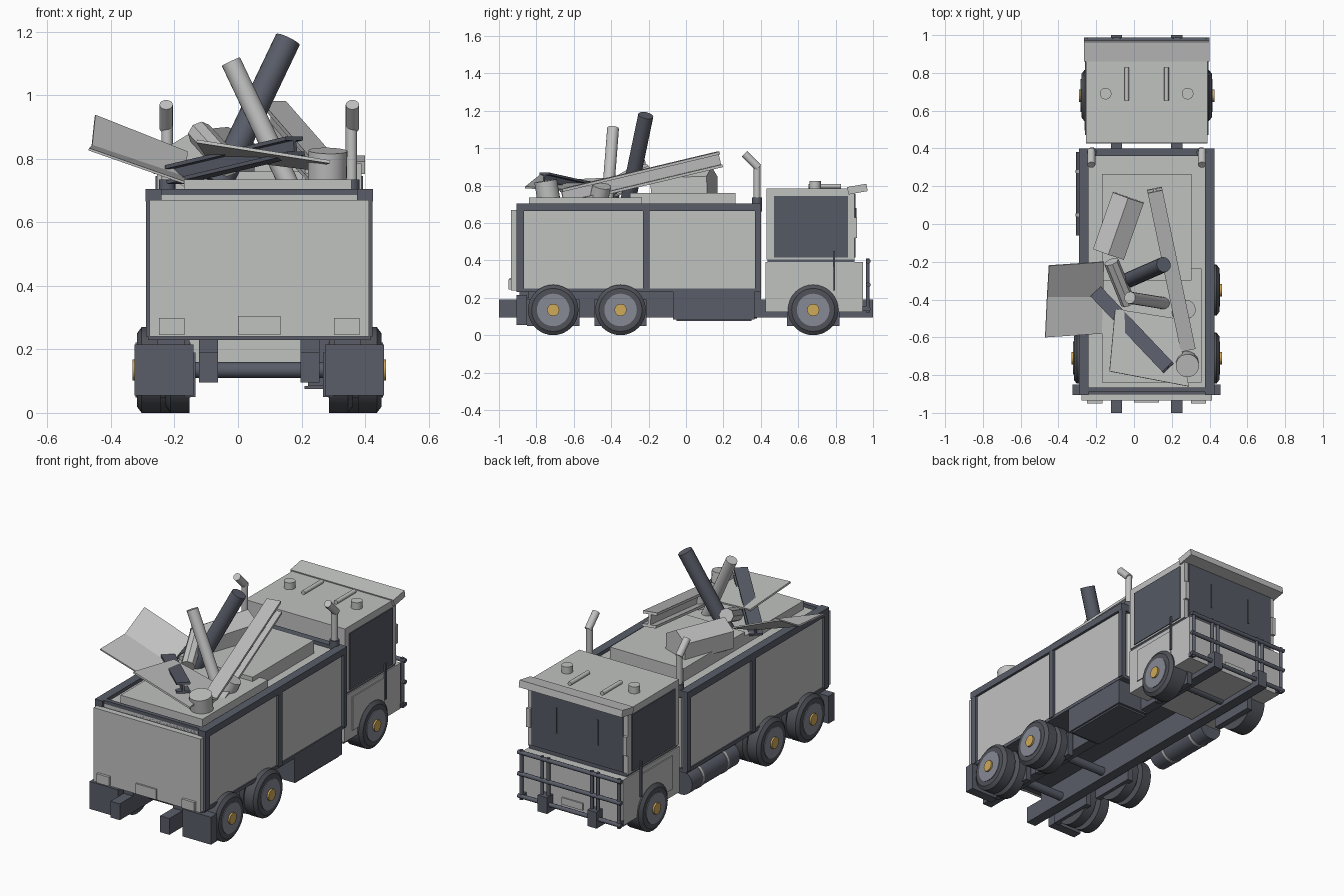
import bpy, math
from mathutils import Vector

if "Cube" in bpy.data.objects:
    bpy.data.objects.remove(bpy.data.objects["Cube"])

def material(name, rgb):
    m = bpy.data.materials.new(name)
    m.use_nodes = True
    m.diffuse_color = (*rgb, 1)
    m.node_tree.nodes["Principled BSDF"].inputs["Base Color"].default_value = (*rgb, 1)
    return m

LIGHT = material("light grey", (0.53, 0.54, 0.53))
DARK = material("dark slate", (0.10, 0.11, 0.14))
GLASS = material("tinted glass", (0.09, 0.10, 0.125))
RUBBER = material("rubber", (0.08, 0.085, 0.10))
RIM = material("rim grey", (0.24, 0.25, 0.30))
BRASS = material("hub yellow", (0.62, 0.40, 0.10))
CX = 0.067  # centre line of the truck

def mesh_object(name, verts, faces, mat):
    me = bpy.data.meshes.new(name)
    me.from_pydata(verts, [], faces)
    me.materials.append(mat)
    ob = bpy.data.objects.new(name, me)
    bpy.context.collection.objects.link(ob)
    return ob

def box(name, x, y, z, mat):
    verts = [(a, b, c) for a in x for b in y for c in z]
    faces = [(0, 1, 3, 2), (4, 6, 7, 5), (0, 4, 5, 1), (2, 3, 7, 6), (0, 2, 6, 4), (1, 5, 7, 3)]
    return mesh_object(name, verts, faces, mat)

def pair(name, x, y, z, mat):
    """Box on both sides; x is measured outward from the centre line."""
    for side, s in (("left", 1), ("right", -1)):
        box(f"{side}_{name}", sorted((CX + s * x[0], CX + s * x[1])), y, z, mat)

def rod(name, p0, p1, r, mat, sides=16, r2=None):
    a, b = Vector(p0), Vector(p1)
    bpy.ops.mesh.primitive_cone_add(vertices=sides, radius1=r, radius2=r if r2 is None else r2,
                                    depth=(b - a).length, location=(a + b) / 2)
    ob = bpy.context.object
    ob.name = name
    ob.rotation_euler = (b - a).to_track_quat('Z', 'Y').to_euler()
    ob.data.materials.append(mat)
    if sides > 10:
        bpy.ops.object.shade_smooth_by_angle(angle=math.radians(35))
    return ob

def girder(name, p0, p1, w, h, t, mat):
    """I-section girder between two points."""
    a, b = Vector(p0), Vector(p1)
    d = (b - a).normalized()
    side = d.cross(Vector((0, 0, 1))).normalized()
    up = side.cross(d)
    w, h, k = w / 2, h / 2, t / 2
    half = [(w, -h), (w, t - h), (k, t - h), (k, h - t), (w, h - t), (w, h)]
    prof = half + [(-u, v) for u, v in reversed(half)]
    n = len(prof)
    verts = [p + side * u + up * v for p in (a, b) for u, v in prof]
    faces = [(i, (i + 1) % n, n + (i + 1) % n, n + i) for i in range(n)]
    faces += [tuple(reversed(range(n))), tuple(range(n, 2 * n))]
    return mesh_object(name, verts, faces, mat)

def sheet(name, rows, thick, mat):
    """Bent sheet from rows of two points."""
    verts = [p for row in rows for p in row]
    faces = [(2 * i, 2 * i + 1, 2 * i + 3, 2 * i + 2) for i in range(len(rows) - 1)]
    ob = mesh_object(name, verts, faces, mat)
    mod = ob.modifiers.new("thickness", 'SOLIDIFY')
    mod.thickness, mod.offset = thick, 0

# Chassis
pair("chassis_rail", (0.13, 0.19), (-1, 1), (0.095, 0.19), DARK)
pair("subframe", (0.13, 0.19), (-0.88, 0.4), (0.19, 0.24), DARK)
for y in (-0.71, -0.35, 0.68):
    rod("axle", (CX - 0.3, y, 0.135), (CX + 0.3, y, 0.135), 0.025, DARK)
    pair("spring_block", (0.2, 0.235), (y - 0.14, y + 0.14), (0.05, 0.19), DARK)

# Wheels
def wheel(y, s, outer, inner):
    def at(d):
        return (CX + s * d, y, 0.135)
    mid = (outer + inner) / 2
    for a, b in (((inner, mid - 0.008), (mid + 0.008, outer)) if outer - inner > 0.13 else ((inner, outer),)):
        rod("tyre", at(a), at(b - 0.015), 0.135, RUBBER, 32)
        rod("tyre_shoulder", at(b - 0.015), at(b), 0.135, RUBBER, 32, 0.115)
    rod("rim", at(inner - 0.004), at(outer + 0.004), 0.087, RIM, 32)
    rod("hub", at(outer), at(outer + 0.014), 0.033, BRASS, 12)

for s in (1, -1):
    for y in (-0.71, -0.35):
        wheel(y, s, 0.385, 0.22)
    wheel(0.68, s, 0.345, 0.235)
pair("mudflap", (0.207, 0.392), (-0.905, -0.85), (0.055, 0.215), DARK)
pair("mudflap_bracket", (0.235, 0.32), (-0.89, -0.84), (0.2, 0.24), DARK)

# Toolbox and fuel tank
box("toolbox", (0.22, 0.415), (-0.07, 0.365), (0.085, 0.23), DARK)
box("toolbox_base", (0.21, 0.405), (-0.05, 0.35), (0.075, 0.085), DARK)
rod("fuel_tank", (-0.235, -0.06, 0.16), (-0.235, 0.38, 0.16), 0.072, DARK, 24)
for y in (0.04, 0.27):
    rod("tank_band", (-0.235, y, 0.16), (-0.235, y + 0.015, 0.16), 0.075, LIGHT, 24)

# Load body
box("body_panels", (CX - 0.343, CX + 0.343), (-0.89, 0.385), (0.245, 0.685), LIGHT)
box("body_floor", (CX - 0.35, CX + 0.35), (-0.905, 0.4), (0.23, 0.25), DARK)
for y in ((-0.905, -0.865), (-0.23, -0.195), (0.37, 0.4)):
    pair("body_post", (0.325, 0.357), y, (0.24, 0.7), DARK)
pair("top_rail", (0.308, 0.358), (-0.905, 0.4), (0.665, 0.705), DARK)
for y in ((-0.89, -0.865), (0.36, 0.4)):
    box("end_rail", (CX - 0.35, CX + 0.35), y, (0.665, 0.705), DARK)
box("tail_door", (CX - 0.345, CX + 0.345), (-0.935, -0.9), (0.24, 0.67), LIGHT)
pair("door_latch", (0.235, 0.315), (-0.95, -0.93), (0.245, 0.298), LIGHT)
box("door_handle", (0, 0.133), (-0.945, -0.93), (0.245, 0.305), LIGHT)

# Cab
box("cab_lower", (CX - 0.322, CX + 0.322), (0.425, 0.945), (0.125, 0.392), LIGHT)
box("cab_seam", (CX - 0.315, CX + 0.315), (0.435, 0.9), (0.385, 0.415), DARK)
box("cab_upper", (CX - 0.322, CX + 0.322), (0.43, 0.9), (0.405, 0.785), LIGHT)
pair("side_window", (0.32, 0.327), (0.47, 0.865), (0.415, 0.745), GLASS)
box("windscreen", (CX - 0.295, CX + 0.295), (0.899, 0.906), (0.415, 0.755), GLASS)
pair("door_panel", (0.32, 0.328), (0.495, 0.785), (0.17, 0.365), LIGHT)
pair("grab_handle", (0.326, 0.336), (0.785, 0.797), (0.24, 0.45), DARK)
pair("corner_marker", (0.3, 0.325), (0.895, 0.915), (0.52, 0.63), LIGHT)
pair("wiper", (0.13, 0.136), (0.905, 0.911), (0.53, 0.68), RUBBER)
box("number_plate", (0, 0.135), (0.945, 0.953), (0.15, 0.19), LIGHT)
sheet("sun_visor", [((CX - 0.333, 0.865, 0.772), (CX + 0.333, 0.865, 0.772)),
                    ((CX - 0.333, 0.968, 0.79), (CX + 0.333, 0.968, 0.79))], 0.04, LIGHT)
for s in (1, -1):
    rod("roof_beacon", (CX + s * 0.217, 0.69, 0.78), (CX + s * 0.217, 0.69, 0.825), 0.031, LIGHT)
    rod("air_horn", (CX + s * 0.105, 0.655, 0.797), (CX + s * 0.105, 0.828, 0.797), 0.012, LIGHT)

# Bull bar
for z in (0.395, 0.27, 0.14):
    rod("bull_bar", (CX - 0.333, 0.975, z), (CX + 0.333, 0.975, z), 0.012, DARK, 12)
for d in (-0.315, -0.18, -0.14, 0.14, 0.18, 0.315):
    rod("bull_bar_upright", (CX + d, 0.972, 0.12), (CX + d, 0.972, 0.41), 0.01, DARK, 12)
pair("bull_bar_bracket", (0.3, 0.325), (0.94, 0.975), (0.13, 0.155), DARK)

# Exhaust stacks
for s in (1, -1):
    x = CX + s * 0.29
    rod("exhaust_pipe", (x, 0.38, 0.25), (x, 0.38, 0.91), 0.018, LIGHT)
    rod("exhaust_tip", (x + s * 0.003, 0.388, 0.895), (x + s * 0.003, 0.313, 0.97), 0.021, LIGHT)
    rod("exhaust_collar", (x, 0.38, 0.66), (x, 0.38, 0.735), 0.026, DARK)

# Heaped load
box("load_front", (-0.17, 0.305), (-0.3, 0.265), (0.68, 0.76), LIGHT)
box("load_rear", (-0.17, 0.358), (-0.84, -0.235), (0.68, 0.735), LIGHT)
rod("dark_pipe", (-0.06, -0.31, 0.72), (0.157, -0.215, 1.175), 0.041, DARK)
rod("light_pipe", (0.16, -0.42, 0.72), (-0.022, -0.39, 1.105), 0.032, LIGHT)
rod("short_pipe", (-0.12, -0.2, 0.88), (-0.03, -0.42, 0.78), 0.04, LIGHT, 8)
rod("scrap_drum", (-0.135, -0.16, 0.79), (-0.03, 0.14, 0.8), 0.1, LIGHT, 6)
rod("barrel", (0.28, -0.73, 0.7), (0.283, -0.75, 0.825), 0.062, LIGHT)
rod("small_barrel", (0.24, -0.47, 0.7), (0.28, -0.45, 0.8), 0.05, LIGHT)
girder("dark_girder", (-0.2, -0.36, 0.75), (0.18, -0.76, 0.84), 0.075, 0.06, 0.012, DARK)
girder("light_girder", (0.285, -0.66, 0.74), (0.11, 0.18, 0.94), 0.08, 0.085, 0.015, LIGHT)
sheet("bent_sheet", [((-0.45, -0.22, 0.935), (-0.16, -0.2, 0.82)),
                     ((-0.46, -0.385, 0.84), (-0.165, -0.385, 0.74)),
                     ((-0.47, -0.6, 0.83), (-0.17, -0.58, 0.725))], 0.008, LIGHT)
sheet("flat_sheet", [((-0.13, -0.78, 0.855), (0.29, -0.86, 0.79)),
                     ((-0.1, -0.45, 0.81), (0.22, -0.5, 0.77))], 0.01, LIGHT)
